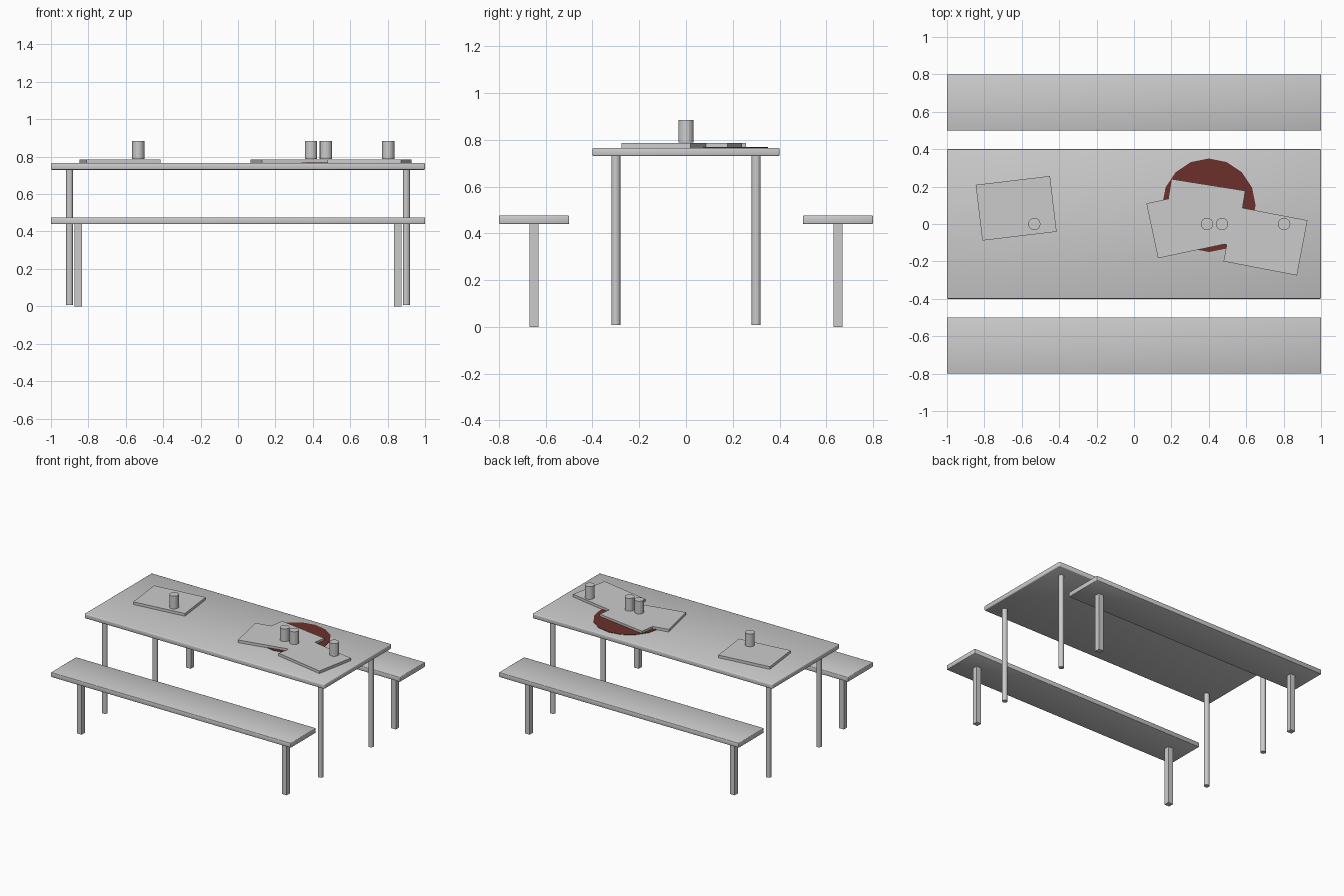
import bpy, bmesh
from math import radians
from mathutils import Matrix

if "Cube" in bpy.data.objects:
    bpy.data.objects.remove(bpy.data.objects["Cube"])


def finish(name, bm, loc, rot=0.0, smooth_angle=None, mat=None):
    mesh = bpy.data.meshes.new(name)
    bm.to_mesh(mesh)
    bm.free()
    obj = bpy.data.objects.new(name, mesh)
    bpy.context.collection.objects.link(obj)
    obj.location = loc
    obj.rotation_euler.z = radians(rot)
    if mat:
        mesh.materials.append(mat)
    if smooth_angle:
        bpy.ops.object.select_all(action='DESELECT')
        obj.select_set(True)
        bpy.context.view_layer.objects.active = obj
        bpy.ops.object.shade_smooth_by_angle(angle=radians(smooth_angle))
    return obj


def box(name, x, y, z0, z1, sx, sy, rot=0.0, bevel=0.0):
    bm = bmesh.new()
    bmesh.ops.create_cube(bm, size=1, matrix=Matrix.Diagonal((sx, sy, z1 - z0, 1)))
    if bevel:
        bmesh.ops.bevel(bm, geom=bm.edges[:], offset=bevel, segments=2,
                        profile=0.5, affect='EDGES')
    return finish(name, bm, (x, y, (z0 + z1) / 2), rot, 50 if bevel else None)


def cylinder(name, x, y, z0, z1, r, sides=16, mat=None):
    bm = bmesh.new()
    bmesh.ops.create_cone(bm, cap_ends=True, segments=sides, radius1=r,
                          radius2=r, depth=z1 - z0)
    return finish(name, bm, (x, y, (z0 + z1) / 2), mat=mat)


# Table with four round legs
box("table_top", 0, 0, 0.73, 0.766, 2.0, 0.8, bevel=0.006)
for sx in (-1, 1):
    for sy in (-1, 1):
        cylinder("table_leg", 0.9 * sx, 0.3 * sy, 0.007, 0.735, 0.019)

# Benches, each with one square leg per end
for sy in (-1, 1):
    box("bench_seat", 0, 0.65 * sy, 0.44, 0.476, 2.0, 0.3, bevel=0.004)
    for sx in (-1, 1):
        box("bench_leg", 0.855 * sx, 0.65 * sy, 0, 0.442, 0.04, 0.04)

# Flat trays lying at angles on the table
for x, y, rot in ((-0.63, 0.084, 6.8), (0.293, 0.005, 12),
                  (0.703, -0.09, -10.8), (0.374, 0.061, -9)):
    box("tray", x, y, 0.765, 0.786, 0.4, 0.3, rot)

# Cups
for x in (-0.533, 0.39, 0.47, 0.803):
    cylinder("cup", x, 0, 0.788, 0.884, 0.033)

# Red round mat under the trays
red = bpy.data.materials.new("dark_red")
red.diffuse_color = (0.15, 0.03, 0.025, 1)
red.use_nodes = True
red.node_tree.nodes["Principled BSDF"].inputs["Base Color"].default_value = red.diffuse_color
cylinder("round_mat", 0.4, 0.1, 0.765, 0.769, 0.25, mat=red)
